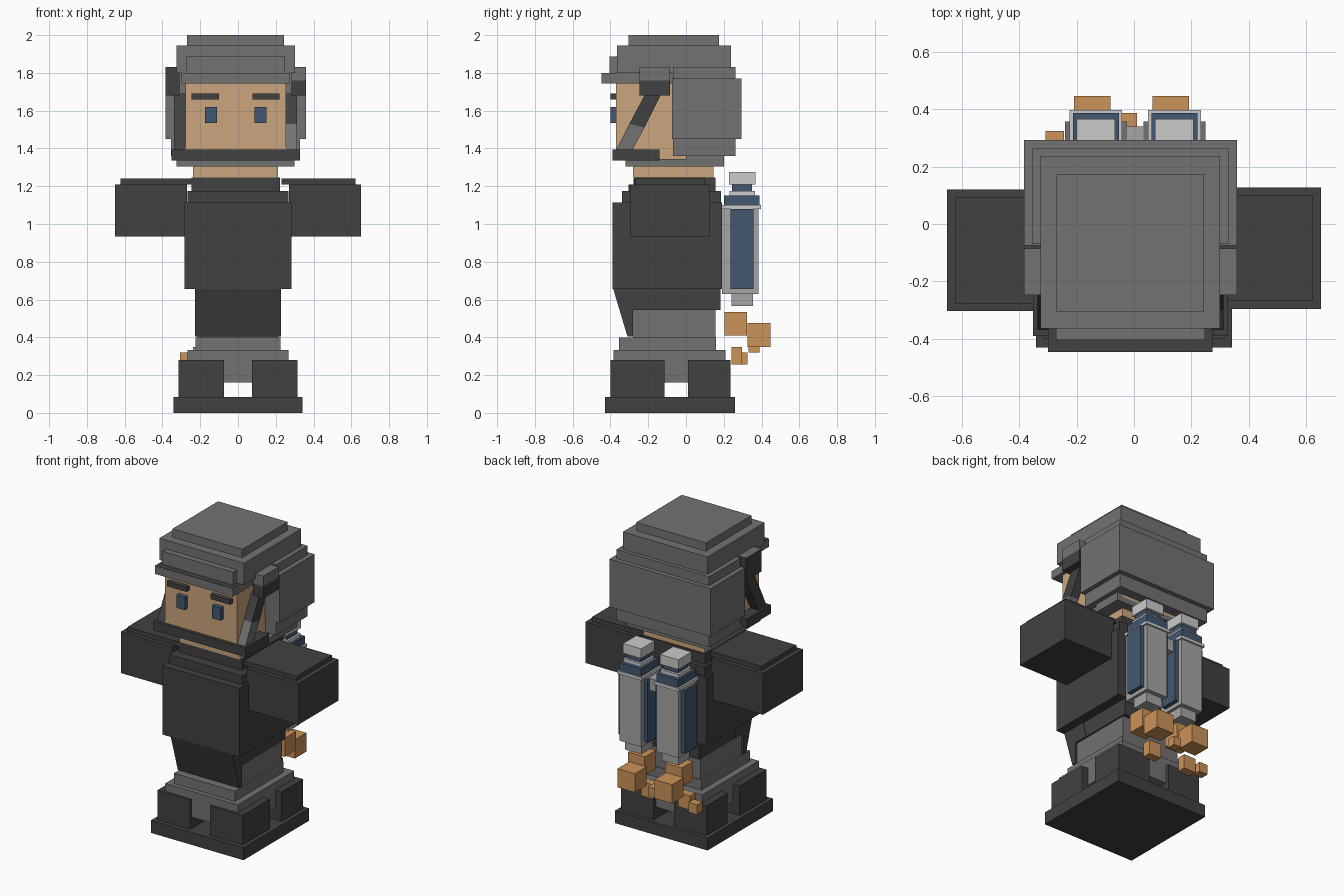
import bpy
import bmesh
from mathutils import Vector

default_cube = bpy.data.objects.get("Cube")
if default_cube:
    bpy.data.objects.remove(default_cube, do_unlink=True)


def make_material(name, red, green, blue):
    material = bpy.data.materials.new(name)
    material.use_nodes = True
    colour = (red, green, blue, 1)
    material.diffuse_color = colour
    shader = material.node_tree.nodes["Principled BSDF"]
    shader.inputs["Base Color"].default_value = colour
    shader.inputs["Roughness"].default_value = 0.8
    return material


charcoal = make_material("charcoal", 0.053, 0.053, 0.053)
grey = make_material("helmet grey", 0.17, 0.17, 0.17)
skin = make_material("skin", 0.6, 0.38, 0.21)
navy = make_material("navy blue", 0.055, 0.096, 0.165)
silver = make_material("silver", 0.6, 0.6, 0.6)
steel = make_material("steel grey", 0.38, 0.38, 0.38)
orange = make_material("flame orange", 0.6, 0.29, 0.1)


def finish(name, mesh_data, material, top_material=None):
    """Turn a bmesh into an object; upward faces may get their own colour."""
    bmesh.ops.recalc_face_normals(mesh_data, faces=mesh_data.faces)
    if top_material:
        for face in mesh_data.faces:
            face.material_index = int(face.normal.z > 0.9)
    mesh = bpy.data.meshes.new(name)
    mesh_data.to_mesh(mesh)
    mesh_data.free()
    mesh.materials.append(material)
    if top_material:
        mesh.materials.append(top_material)
    part = bpy.data.objects.new(name, mesh)
    bpy.context.collection.objects.link(part)
    return part


def box(name, material, x, y, z, top_material=None):
    """Axis-aligned block given by its (low, high) range on each axis."""
    mesh_data = bmesh.new()
    bmesh.ops.create_cube(mesh_data, size=1)
    for vert in mesh_data.verts:
        vert.co = Vector([low + (high - low) * (c + 0.5)
                          for c, (low, high) in zip(vert.co, (x, y, z))])
    return finish(name, mesh_data, material, top_material)


def prism(name, material, x, profile):
    """Side profile of (y, z) points extruded across the x range."""
    mesh_data = bmesh.new()
    face = mesh_data.faces.new([mesh_data.verts.new((x[0], y, z)) for y, z in profile])
    extruded = bmesh.ops.extrude_face_region(mesh_data, geom=[face])["geom"]
    moved = [item for item in extruded if isinstance(item, bmesh.types.BMVert)]
    bmesh.ops.translate(mesh_data, verts=moved, vec=(x[1] - x[0], 0, 0))
    return finish(name, mesh_data, material)


def around(centre, half):
    return (centre - half, centre + half)


def outward(side, near, far, centre=0.0):
    """Range from near to far on the chosen side of a centre line."""
    return tuple(sorted((centre + side * near, centre + side * far)))


SIDES = (("left", 1), ("right", -1))

# Base and four boots
box("sole", charcoal, around(0, 0.342), (-0.43, 0.26), (0, 0.083))
for label, side in SIDES:
    reach = outward(side, 0.075, 0.315)
    box(f"{label}_front_boot", charcoal, reach, (-0.4, -0.115), (0.083, 0.28))
    box(f"{label}_back_boot", charcoal, reach, (0.01, 0.235), (0.083, 0.28))

# Trousers in steps
box("trouser_hem", grey, around(0, 0.268), (-0.385, 0.21), (0.16, 0.332))
box("trouser_fold", grey, around(0, 0.225), (-0.355, 0.16), (0.332, 0.4))
box("trousers", grey, around(0, 0.215), (-0.28, 0.155), (0.4, 0.55))

# Tunic with a tapering front flap
box("tunic_waist", charcoal, around(0, 0.224), (-0.21, 0.182), (0.545, 0.656))
prism("tunic_flap", charcoal, around(0, 0.227),
      [(-0.385, 0.656), (-0.31, 0.405), (-0.28, 0.405), (-0.28, 0.545),
       (-0.18, 0.545), (-0.21, 0.656)])
box("torso", charcoal, around(0, 0.284), (-0.39, 0.19), (0.656, 1.115))
box("upper_chest", charcoal, around(0, 0.268), (-0.34, 0.185), (1.115, 1.175))
box("collar", charcoal, around(-0.012, 0.235), (-0.275, 0.155), (1.175, 1.245))

# Arms and shoulder plates
for label, side in SIDES:
    box(f"{label}_arm", charcoal, outward(side, 0.27, 0.652),
        around(-0.088 + 0.004 * side, 0.212), (0.935, 1.21))
    box(f"{label}_shoulder", charcoal, outward(side, 0.23, 0.622),
        around(-0.088 + 0.004 * side, 0.185), (1.21, 1.24))

# Head is slightly off the body's centre line
MID = -0.0125
box("neck", skin, around(MID, 0.225), (-0.28, 0.145), (1.245, 1.32))
box("head", skin, around(MID, 0.266), (-0.37, 0.2), (1.34, 1.78))
for label, side in SIDES:
    box(f"{label}_eye", navy, outward(side, 0.1, 0.163, MID), (-0.4, -0.36), (1.535, 1.62))
    box(f"{label}_eyebrow", charcoal, outward(side, 0.088, 0.233, MID),
        (-0.4, -0.36), (1.66, 1.692))

# Chin guard
box("chin_guard", charcoal, around(MID, 0.34), (-0.39, -0.14), (1.335, 1.395))
box("chin_base", grey, around(MID, 0.312), (-0.32, 0.03), (1.305, 1.345))

# Helmet shell in steps
box("helmet_nape", grey, around(MID, 0.312), (0.0, 0.2), (1.305, 1.37))
box("helmet_lower", grey, around(MID, 0.342), (-0.07, 0.263), (1.36, 1.455))
box("helmet_shell", grey, around(MID, 0.372), (-0.075, 0.293), (1.45, 1.77))
box("helmet_step", grey, around(MID, 0.342), (-0.07, 0.263), (1.77, 1.83))
box("helmet_crown", grey, around(MID, 0.313), (-0.365, 0.237), (1.8, 1.945))
box("helmet_top", grey, around(MID, 0.257), (-0.305, 0.175), (1.945, 2))
box("helmet_brim", grey, around(MID, 0.287), (-0.447, -0.05), (1.745, 1.8), charcoal)
box("helmet_visor", grey, around(MID, 0.26), (-0.405, -0.36), (1.8, 1.887))

# Ear hinges and slanting straps
for label, side in SIDES:
    hinge = outward(side, 0.297, 0.372, MID)
    box(f"{label}_hinge_top", grey if side > 0 else charcoal, hinge,
        (-0.247, -0.085), (1.76, 1.83), grey)
    box(f"{label}_hinge", charcoal, hinge, (-0.247, -0.085), (1.68, 1.76))
    strap = outward(side, 0.266, 0.325, MID)
    prism(f"{label}_strap_lower", grey if side > 0 else charcoal, strap,
          [(-0.37, 1.39), (-0.285, 1.39), (-0.22, 1.51), (-0.3, 1.53)])
    prism(f"{label}_strap_upper", charcoal, strap,
          [(-0.3, 1.53), (-0.22, 1.51), (-0.13, 1.69), (-0.215, 1.69)])

# Back tanks with nozzles and flames
for label, side in SIDES:
    mid = 0.004 + 0.137 * side
    box(f"{label}_tank", steel, around(mid, 0.08), (0.19, 0.385), (0.63, 1.085))
    box(f"{label}_tank_side", navy, around(mid, 0.108), (0.235, 0.357), (0.656, 1.08), grey)
    box(f"{label}_tank_ring", silver, around(mid, 0.092), (0.19, 0.397), (1.08, 1.1))
    box(f"{label}_tank_band", navy, around(mid, 0.08), (0.2, 0.388), (1.1, 1.152))
    box(f"{label}_tank_lid", silver, around(mid, 0.066), (0.23, 0.365), (1.152, 1.175))
    box(f"{label}_tank_neck", navy, around(mid, 0.053), (0.243, 0.35), (1.175, 1.21))
    box(f"{label}_tank_cap", silver, around(mid, 0.067), (0.228, 0.367), (1.21, 1.275))
    box(f"{label}_nozzle", steel, around(mid, 0.06), (0.24, 0.355), (0.565, 0.63))
    box(f"{label}_inner_flame", orange, around(mid, 0.062), (0.205, 0.322), (0.41, 0.535))
    box(f"{label}_outer_flame", orange, around(mid - 0.013, 0.064), (0.325, 0.447), (0.35, 0.475))
    box(f"{label}_small_flame", orange, around(mid - 0.06, 0.045), (0.24, 0.296), (0.255, 0.35))
box("tank_link", steel, around(0.005, 0.033), (0.18, 0.34), (1.0, 1.08))
box("side_spark", orange, (-0.308, -0.245), (0.267, 0.325), (0.255, 0.32))
box("middle_spark", orange, (-0.045, 0.01), (0.33, 0.388), (0.32, 0.38))
